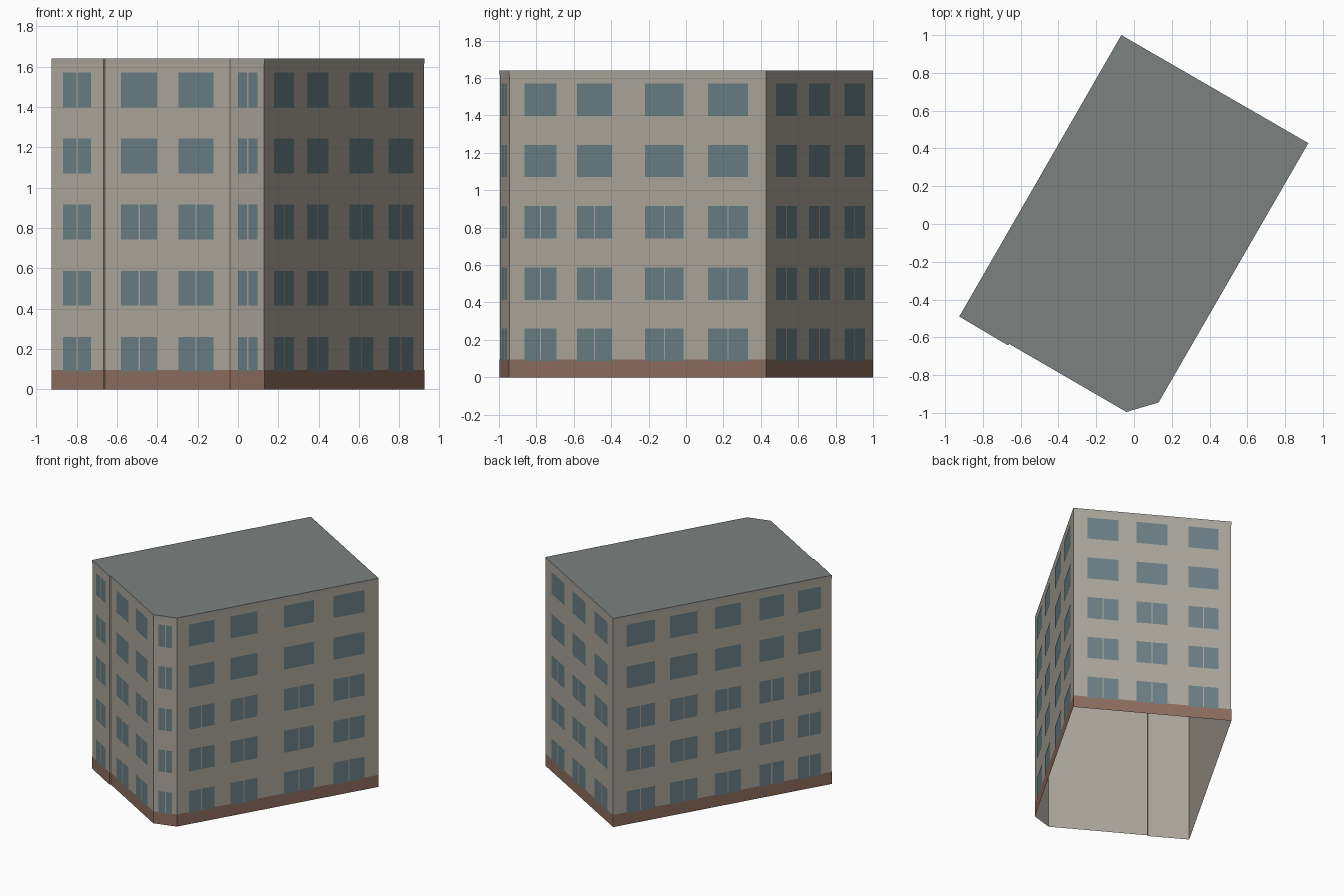
import bpy
from mathutils import Vector

if "Cube" in bpy.data.objects:
    bpy.data.objects.remove(bpy.data.objects["Cube"])

HEIGHT, BASE_H, BAND_Z = 1.64, 0.095, 1.615
FLOORS, PITCH, SILL, WIN_H = 5, 0.3275, 0.087, 0.173
GAP = 0.008

# Footprint corners, counter-clockwise from the left corner
plan = [Vector(p) for p in ((-0.925, -0.49), (-0.668, -0.642), (-0.66, -0.635),
        (-0.04, -0.995), (0.13, -0.945), (0.923, 0.428), (-0.067, 1.0))]

# Window bays per wall: start and end as fractions of the wall length
bays = {
    0: [(0.23, 0.77)],
    2: [(0.13, 0.42), (0.59, 0.87)],
    3: [(0.23, 0.80)],
    4: [(0.06, 0.185), (0.265, 0.40), (0.53, 0.68), (0.775, 0.93)],
    5: [(0.09, 0.285), (0.40, 0.595), (0.73, 0.92)],
    6: [(0.06, 0.19), (0.26, 0.385), (0.465, 0.585), (0.67, 0.78), (0.845, 0.95)],
}


def material(name, rgb):
    m = bpy.data.materials.new(name)
    m.diffuse_color = (*rgb, 1)
    m.use_nodes = True
    m.node_tree.nodes["Principled BSDF"].inputs["Base Color"].default_value = m.diffuse_color
    return m


def make_object(name, verts, faces, mat):
    me = bpy.data.meshes.new(name)
    me.from_pydata(verts, [], faces)
    me.materials.append(mat)
    ob = bpy.data.objects.new(name, me)
    bpy.context.collection.objects.link(ob)
    return ob


def panel(i, a, b, z0, z1, offset=0.0):
    """Corners of an upright rectangle on wall i, spanning fractions a to b."""
    p, q = plan[i], plan[(i + 1) % len(plan)]
    d = q - p
    n = Vector((d.y, -d.x)).normalized() * offset
    s, e = p + d * a + n, p + d * b + n
    return [(s.x, s.y, z0), (e.x, e.y, z0), (e.x, e.y, z1), (s.x, s.y, z1)]


def panels_object(name, quads, mat):
    verts = [v for q in quads for v in q]
    faces = [tuple(range(k, k + 4)) for k in range(0, len(verts), 4)]
    return make_object(name, verts, faces, mat)


wall_mat = material("wall", (0.42, 0.385, 0.335))
base_mat = material("base", (0.27, 0.155, 0.115))
band_mat = material("band", (0.39, 0.375, 0.335))
glass_mat = material("glass", (0.145, 0.215, 0.235))
roof_mat = material("roof", (0.20, 0.225, 0.215))

# Wall shell, open underneath
N = len(plan)
ring = [(p.x, p.y, z) for z in (0, HEIGHT) for p in plan]
make_object("walls", ring, [(i, (i + 1) % N, (i + 1) % N + N, i + N) for i in range(N)], wall_mat)

# Flat roof
make_object("roof", [(p.x, p.y, HEIGHT) for p in plan], [tuple(range(N))], roof_mat)

# Plinth and top band
panels_object("base_strip", [panel(i, 0, 1, 0, BASE_H, 0.001) for i in range(N)], base_mat)
panels_object("top_band", [panel(i, 0, 1, BAND_Z, HEIGHT, 0.001) for i in range(N)], band_mat)

# Windows: two panes per opening with a thin wall-coloured gap
panes = []
for i, spans in bays.items():
    half_gap = GAP / 2 / (plan[(i + 1) % N] - plan[i]).length
    for a, b in spans:
        mid = (a + b) / 2
        for f in range(FLOORS):
            z0 = SILL + f * PITCH
            if f < 3 or i in (0, 3):
                parts = [(a, mid - half_gap), (mid + half_gap, b)]
            else:
                parts = [(a, b)]
            panes += [panel(i, s, e, z0, z0 + WIN_H, 0.002) for s, e in parts]
panels_object("windows", panes, glass_mat)
